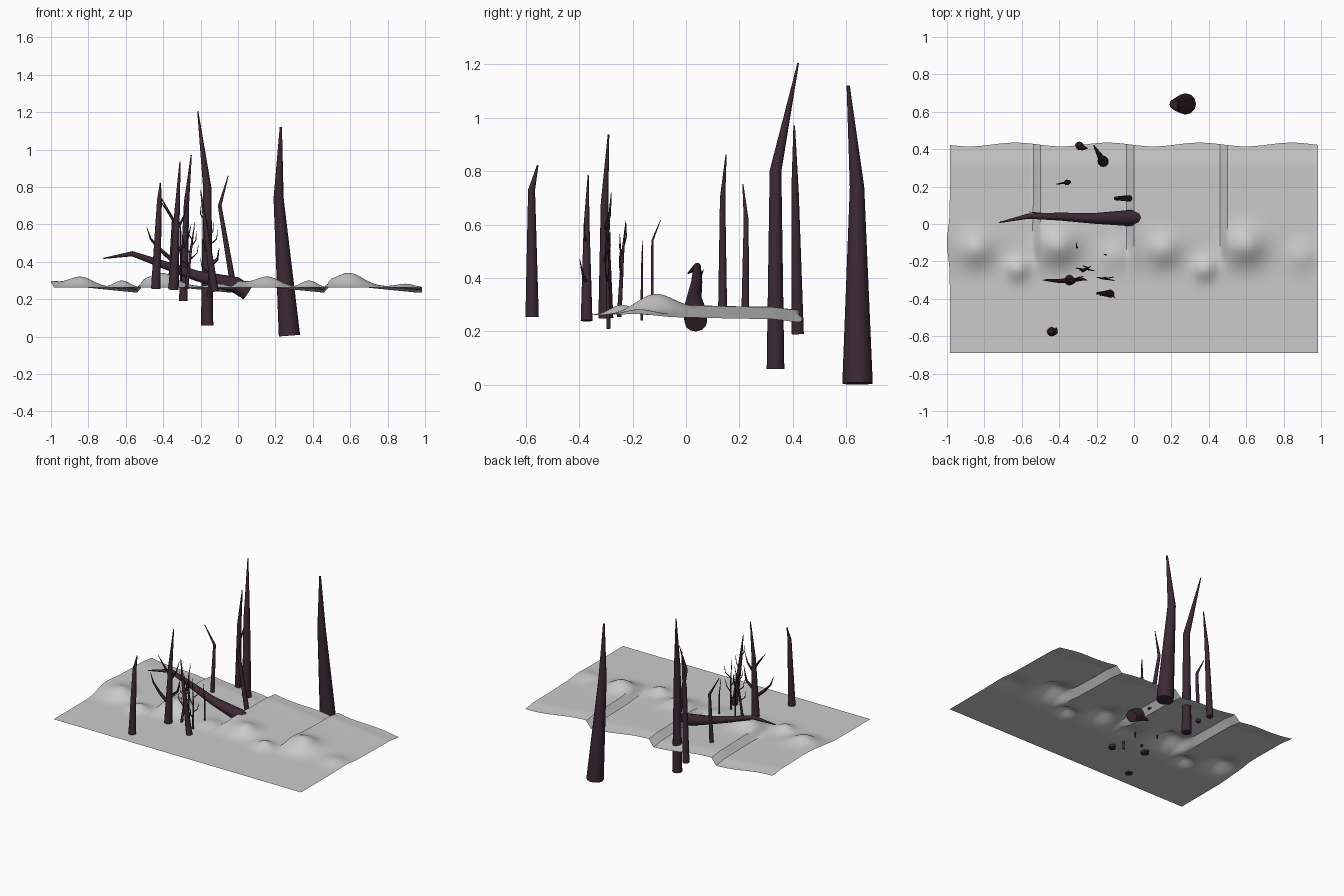
import bpy, bmesh, math, random
from mathutils import Vector

random.seed(4)
bark = bpy.data.materials.new("dark_bark")
bark.diffuse_color = (0.046, 0.022, 0.034, 1)


def finish(name, bm, mat=None):
    bmesh.ops.recalc_face_normals(bm, faces=bm.faces[:])
    me = bpy.data.meshes.new(name)
    bm.to_mesh(me)
    bm.free()
    ob = bpy.data.objects.new(name, me)
    bpy.context.collection.objects.link(ob)
    if mat:
        me.materials.append(mat)
    bpy.ops.object.select_all(action='DESELECT')
    ob.select_set(True)
    bpy.context.view_layer.objects.active = ob
    bpy.ops.object.shade_smooth_by_angle(angle=math.radians(40))
    return ob


# tapered limb through points (x, y, z, radius)
def limb(bm, pts, n=12):
    rings = []
    P = [Vector(p[:3]) for p in pts]
    for i, p in enumerate(P):
        d = (P[min(i + 1, len(P) - 1)] - P[max(i - 1, 0)]).normalized()
        ref = Vector((0, 1, 0)) if abs(d.y) < 0.8 else Vector((1, 0, 0))
        u = d.cross(ref).normalized()
        v = d.cross(u)
        rings.append([bm.verts.new(p + pts[i][3] * (u * math.cos(a) + v * math.sin(a)))
                      for a in (2 * math.pi * k / n for k in range(n))])
    for a, b in zip(rings, rings[1:]):
        for k in range(n):
            bm.faces.new((a[k], a[(k + 1) % n], b[(k + 1) % n], b[k]))
    bm.faces.new(rings[0])
    bm.faces.new(rings[-1])


def tree(name, trunk, branches=(), twigs=0):
    bm = bmesh.new()
    limb(bm, trunk)
    for b in branches:
        limb(bm, b, 7)
    # small kinked twigs along the upper trunk
    for i in range(twigs):
        t = 0.35 + 0.5 * i / twigs
        a, b = Vector(trunk[0]), Vector(trunk[-1])
        p = a.lerp(b, t)
        if len(trunk) == 3:
            m = Vector(trunk[1])
            p = a.lerp(m, t / 0.65) if t < 0.65 else m.lerp(b, (t - 0.65) / 0.35)
        s = 1 if i % 2 else -1
        dx, dy = s * random.uniform(0.02, 0.045), random.uniform(-0.012, 0.012)
        limb(bm, [(p.x, p.y, p.z, 0.004),
                  (p.x + dx, p.y + dy, p.z + 0.035, 0.003),
                  (p.x + dx * 1.2, p.y + dy, p.z + 0.085, 0.001)], 5)
    finish(name, bm, bark)


# terrain: flat front, repeated mounds, stepped ridges behind
MOUNDS = [(0.16, -0.14, 0.045, 0.085), (0.60, -0.12, 0.058, 0.095),
          (0.38, -0.24, 0.038, 0.06), (0.90, -0.17, 0.022, 0.08)]


def smooth(a, b, t):
    t = max(0, min(1, (t - a) / (b - a)))
    return t * t * (3 - 2 * t)


def height(x, y):
    u = (x + 1) % 0.5 / 0.5
    saw = 1 - u / 0.92 if u < 0.92 else (u - 0.92) / 0.08
    if x > 0.96:
        saw = 0
    ridge = 0.247 + 0.046 * saw - 0.012 * smooth(0.3, 0.43, y)+ 0.006 * (1 - smooth(-0.1, 0.3, y))
    w = smooth(-0.32, -0.02, y)
    z = 0.262 * (1 - w) + ridge * w
    for mx, my, h, r in MOUNDS:
        for k in (-1, 0):
            d2 = (x - mx - k) ** 2 + (y - my) ** 2
            z += h * math.exp(-d2 / (r * r))
    return z


bm = bmesh.new()
NX, NY = 150, 70
grid = []
for j in range(NY + 1):
    t = j / NY
    row = []
    for i in range(NX + 1):
        s = -1 + 2 * i / NX
        back = 0.425 + 0.01 * math.cos(s * 4 * math.pi + 1.8)
        y = -0.69 + t * (back + 0.69)
        x = s * 0.985 - 0.015 * math.exp(-((y + 0.1) / 0.1) ** 2) * (s < 0) * abs(s)
        row.append(bm.verts.new((x, y, height(x, y))))
    grid.append(row)
for j in range(NY):
    for i in range(NX):
        bm.faces.new((grid[j][i], grid[j][i + 1], grid[j + 1][i + 1], grid[j + 1][i]))
finish("terrain", bm)

# bare straight trees
tree("big_tree", [(0.275, 0.642, 0.005, 0.057), (0.217, 0.64, 0.74, 0.027), (0.229, 0.607, 1.12, 0.006)])
tree("tall_tree", [(-0.165, 0.335, 0.06, 0.033), (-0.165, 0.335, 0.8, 0.022), (-0.215, 0.42, 1.205, 0.003)])
tree("back_tree", [(-0.293, 0.418, 0.19, 0.023), (-0.275, 0.408, 0.72, 0.014), (-0.25, 0.405, 0.97, 0.003)])
tree("leaning_tree", [(-0.025, 0.137, 0.27, 0.017), (-0.098, 0.137, 0.7, 0.010), (-0.052, 0.15, 0.862, 0.002)])
tree("bent_tree", [(-0.36, 0.222, 0.26, 0.015), (-0.345, 0.225, 0.62, 0.009), (-0.415, 0.213, 0.75, 0.002)])
tree("front_tree", [(-0.44, -0.576, 0.255, 0.025), (-0.42, -0.578, 0.73, 0.013), (-0.415, -0.555, 0.822, 0.003)])

# forked tree
tree("forked_tree", [(-0.345, -0.30, 0.25, 0.028), (-0.325, -0.305, 0.68, 0.014), (-0.31, -0.29, 0.937, 0.003)],
     [[(-0.34, -0.30, 0.40, 0.014), (-0.41, -0.305, 0.46, 0.010), (-0.465, -0.30, 0.52, 0.006), (-0.488, -0.30, 0.585, 0.001)],
      [(-0.335, -0.30, 0.45, 0.012), (-0.275, -0.295, 0.50, 0.008), (-0.25, -0.30, 0.60, 0.001)],
      [(-0.33, -0.30, 0.60, 0.010), (-0.375, -0.31, 0.67, 0.006), (-0.42, -0.31, 0.73, 0.001)],
      [(-0.335, -0.31, 0.55, 0.009), (-0.29, -0.285, 0.64, 0.005), (-0.27, -0.28, 0.72, 0.001)]])

# twiggy trees
tree("twiggy_tree", [(-0.125, -0.372, 0.24, 0.022), (-0.175, -0.372, 0.6, 0.011), (-0.2, -0.366, 0.785, 0.002)],
     [[(-0.14, -0.372, 0.38, 0.007), (-0.11, -0.385, 0.41, 0.005), (-0.10, -0.398, 0.47, 0.001)]], 3)
tree("sapling_a", [(-0.275, -0.25, 0.255, 0.009), (-0.25, -0.238, 0.48, 0.006), (-0.23, -0.225, 0.615, 0.001)], twigs=5)
tree("sapling_b", [(-0.155, -0.29, 0.21, 0.008), (-0.15, -0.295, 0.45, 0.005), (-0.165, -0.285, 0.62, 0.001)], twigs=4)
tree("sapling_c", [(-0.15, -0.165, 0.24, 0.005), (-0.15, -0.165, 0.42, 0.004), (-0.165, -0.163, 0.54, 0.001)])
tree("sapling_d", [(-0.305, -0.126, 0.27, 0.005), (-0.305, -0.126, 0.54, 0.004), (-0.31, -0.095, 0.617, 0.001)])

# fallen log resting across the ground
tree("fallen_log", [(0.052, 0.037, 0.235, 0.042), (-0.01, 0.032, 0.275, 0.044), (-0.22, 0.03, 0.325, 0.028),
                    (-0.40, 0.04, 0.385, 0.021), (-0.565, 0.042, 0.443, 0.014), (-0.72, 0.008, 0.418, 0.003)],
     [[(-0.40, 0.04, 0.39, 0.011), (-0.47, 0.05, 0.40, 0.008), (-0.56, 0.065, 0.43, 0.001)]])
